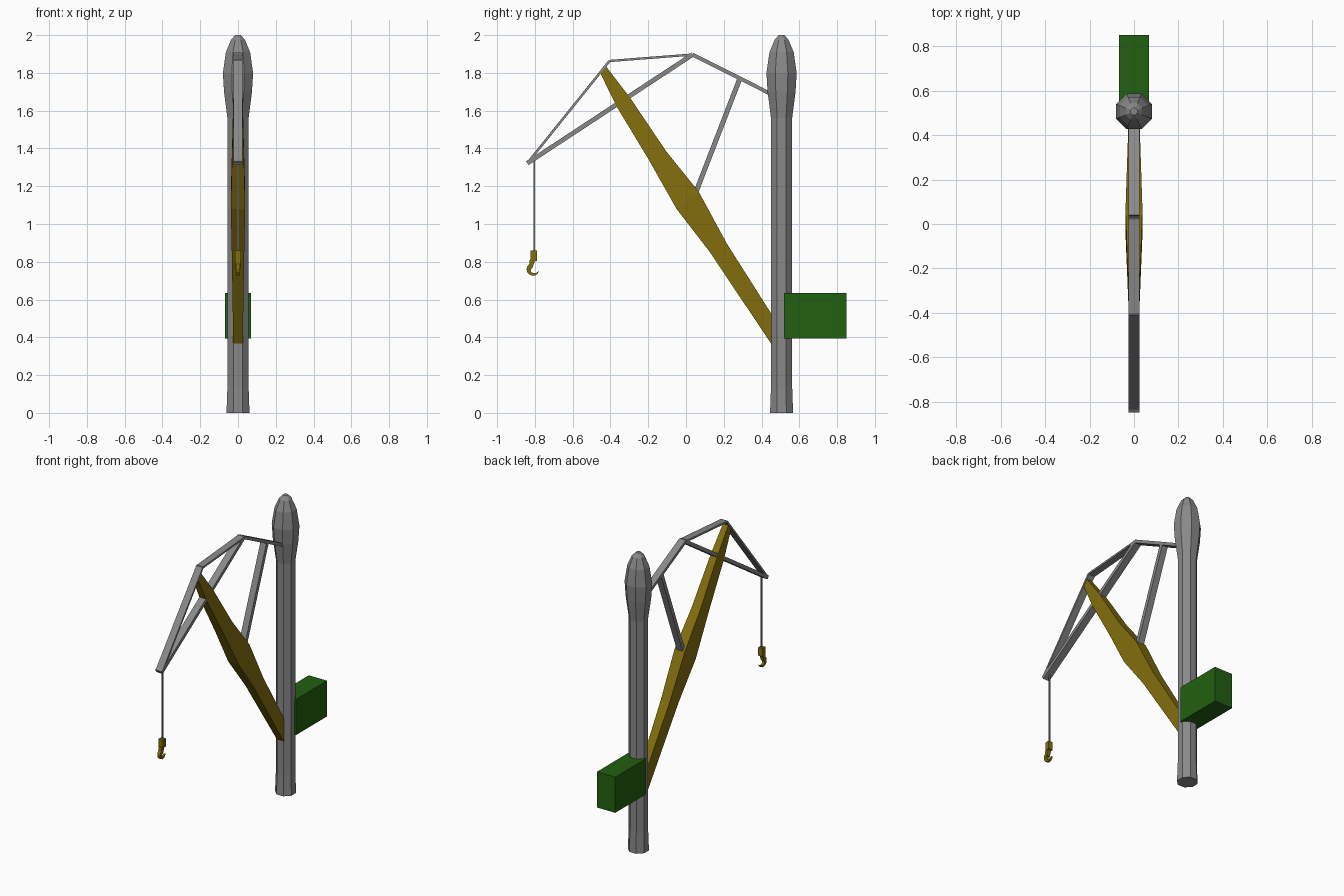
import bpy, bmesh, math
from mathutils import Vector

if "Cube" in bpy.data.objects:
    bpy.data.objects.remove(bpy.data.objects["Cube"])


def material(name, rgb):
    m = bpy.data.materials.new(name)
    m.diffuse_color = (*rgb, 1)
    m.use_nodes = True
    m.node_tree.nodes["Principled BSDF"].inputs["Base Color"].default_value = m.diffuse_color
    return m


GREY = material("dark_grey_steel", (0.25, 0.25, 0.25))
YELLOW = material("yellow_paint", (0.226, 0.157, 0.004))
GREEN = material("green_paint", (0.016, 0.115, 0.005))


def loft(name, rings, mat=GREY):
    """Skin equal-sized rings of points and cap both ends."""
    bm = bmesh.new()
    loops = [[bm.verts.new(p) for p in r] for r in rings]
    n = len(rings[0])
    for lo, hi in zip(loops, loops[1:]):
        for i in range(n):
            j = (i + 1) % n
            bm.faces.new((lo[i], lo[j], hi[j], hi[i]))
    bm.faces.new(loops[0][::-1])
    bm.faces.new(loops[-1])
    bmesh.ops.recalc_face_normals(bm, faces=bm.faces)
    me = bpy.data.meshes.new(name)
    bm.to_mesh(me)
    bm.free()
    me.materials.append(mat)
    ob = bpy.data.objects.new(name, me)
    bpy.context.collection.objects.link(ob)
    return ob


def section(a, b, w):
    """Rectangle across x through two (y, z) points."""
    return [(-w, *a), (w, *a), (w, *b), (-w, *b)]


def bar(name, a, b, t, w=0.024, mat=GREY):
    """Straight flat bar of thickness t between two (y, z) points."""
    a, b = Vector(a), Vector(b)
    d = (b - a).normalized()
    n = Vector((-d.y, d.x)) * t / 2
    return loft(name, [section(p + n, p - n, w) for p in (a, b)], mat)


# Octagonal mast with swollen head
profile = [(0, 0.061), (0.14, 0.056), (1.56, 0.056), (1.70, 0.074), (1.80, 0.08),
           (1.91, 0.064), (1.975, 0.037), (2.0, 0.015)]
rings = []
for z, apothem in profile:
    r = apothem / math.cos(math.pi / 8)
    rings.append([(r * math.cos((i + .5) * math.pi / 4),
                   0.506 + r * math.sin((i + .5) * math.pi / 4), z) for i in range(8)])
loft("mast", rings)

# Spindle-shaped boom: lower edge, upper edge, half width
boom = [((0.455, 0.36), (0.455, 0.52), 0.025),
        ((0.125, 0.853), (0.22, 0.89), 0.033),
        ((-0.05, 1.08), (0.067, 1.171), 0.038),
        ((-0.197, 1.34), (-0.107, 1.388), 0.032),
        ((-0.366, 1.62), (-0.297, 1.67), 0.025),
        ((-0.452, 1.795), (-0.424, 1.835), 0.02)]
loft("boom", [section(*s) for s in boom], YELLOW)

# Stay bars
apex, elbow, tip = (0.035, 1.897), (-0.405, 1.863), (-0.84, 1.322)
bar("mast_stay", apex, (0.46, 1.683), 0.02)
bar("jib_bar", apex, tip, 0.024)
bar("top_link", apex, elbow, 0.012)
bar("front_link", elbow, tip, 0.013)
bar("boom_strut", (0.285, 1.77), (0.055, 1.175), 0.026, 0.022)

# Counterweight
bar("counterweight", (0.52, 0.515), (0.85, 0.515), 0.24, 0.068, GREEN)

# Cable and hook block
bar("cable", (-0.803, 1.34), (-0.803, 0.85), 0.008, 0.004)
bar("hook_block", (-0.806, 0.86), (-0.806, 0.805), 0.032, 0.016, YELLOW)

# Hook: tapering crescent opening to the +y side
hook = [section((-0.827, 0.812), (-0.797, 0.812), 0.012)]
for i in range(9):
    a = math.radians(125 + i * 27)
    t = 0.024 * (1 - i / 8) ** 0.7 + 0.003
    hook.append(section(*[(-0.81 + r * math.cos(a), 0.76 + r * math.sin(a))
                          for r in (0.034, 0.034 - t)], 0.012 - i * 0.0008))
loft("hook", hook, YELLOW)
